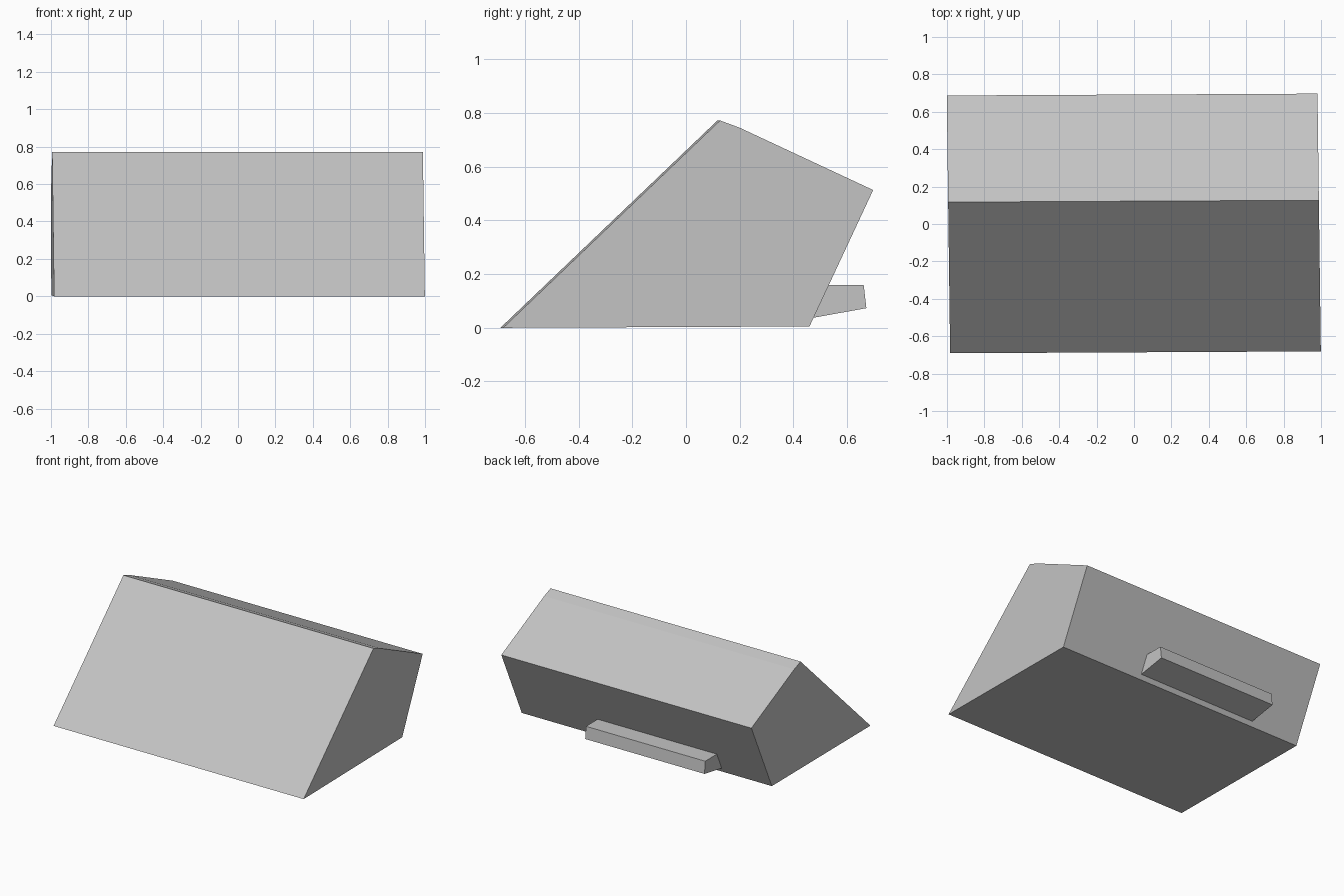
import bpy
import bmesh

cube = bpy.data.objects.get("Cube")
if cube:
    bpy.data.objects.remove(cube)

# One plain grey for everything
grey = bpy.data.materials.new("plain grey")
grey.use_nodes = True
colour = (0.55, 0.55, 0.55, 1)
grey.diffuse_color = colour
grey.node_tree.nodes["Principled BSDF"].inputs["Base Color"].default_value = colour


def extrude_profile(name, profile, x0, x1):
    """Sweep a (y, z) outline along x, with the slight skew of the whole model."""
    bm = bmesh.new()
    face = bm.faces.new([bm.verts.new((x0, y, z)) for y, z in profile])
    swept = bmesh.ops.extrude_face_region(bm, geom=[face])["geom"]
    moved = [v for v in swept if isinstance(v, bmesh.types.BMVert)]
    bmesh.ops.translate(bm, verts=moved, vec=(x1 - x0, 0, 0))
    for v in bm.verts:
        x, y = v.co.x, v.co.y
        v.co.x, v.co.y = x - 0.013 * y, y + 0.005 * x
    bmesh.ops.recalc_face_normals(bm, faces=bm.faces)
    mesh = bpy.data.meshes.new(name)
    bm.to_mesh(mesh)
    bm.free()
    mesh.materials.append(grey)
    obj = bpy.data.objects.new(name, mesh)
    bpy.context.collection.objects.link(obj)
    return obj


# Wedge-shaped body: long front slope, ridge, rear slope, undercut back
extrude_profile("wedge_body",
                [(-0.686, 0), (0.122, 0.772), (0.195, 0.745),
                 (0.692, 0.513), (0.455, 0.005)], -0.992, 0.99)

# Narrow ledge on the back, its inner edge buried in the body
extrude_profile("rear_ledge",
                [(0.42, 0.028), (0.67, 0.073), (0.66, 0.16), (0.46, 0.16)],
                -0.605, 0.34)
